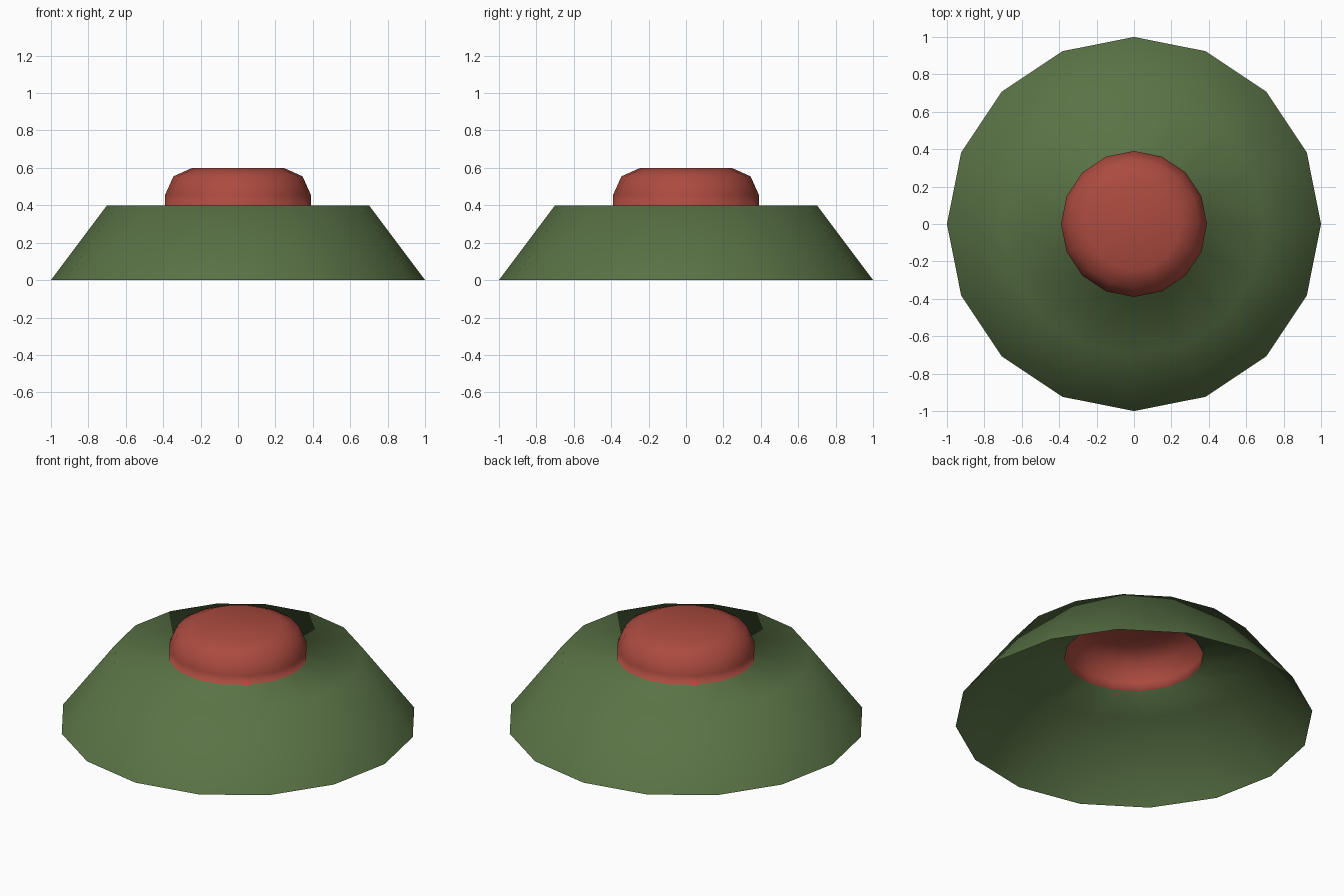
import bpy, bmesh, math

if "Cube" in bpy.data.objects:
    bpy.data.objects.remove(bpy.data.objects["Cube"])

SIDES = 16

def material(name, color):
    m = bpy.data.materials.new(name)
    m.diffuse_color = (*color, 1)
    m.use_nodes = True
    m.node_tree.nodes["Principled BSDF"].inputs["Base Color"].default_value = m.diffuse_color
    return m

# One welded, hollow, smooth shell: (radius, height, material of the band above)
GREEN, RED = 0, 1
profile = [
    (1.00, 0.00, GREEN),   # open foot of the base
    (0.70, 0.40, GREEN),   # shoulder, flat ring inwards
    (0.39, 0.40, RED),     # foot of the button
    (0.39, 0.455, RED),
    (0.345, 0.555, RED),   # rounded button edge
    (0.245, 0.60, RED),    # flat button top
]

bm = bmesh.new()
rings = []
for r, z, _ in profile:
    rings.append([bm.verts.new((r * math.cos(2 * math.pi * i / SIDES),
                                r * math.sin(2 * math.pi * i / SIDES), z))
                  for i in range(SIDES)])

# Bands between neighbouring rings
for (low, high), (_, _, mat) in zip(zip(rings, rings[1:]), profile):
    for i in range(SIDES):
        j = (i + 1) % SIDES
        bm.faces.new((low[i], low[j], high[j], high[i])).material_index = mat

# Button top
bm.faces.new(rings[-1]).material_index = RED
for f in bm.faces:
    f.smooth = True

mesh = bpy.data.meshes.new("base_with_button")
bm.to_mesh(mesh)
bm.free()
mesh.materials.append(material("base_green", (0.10, 0.17, 0.06)))
mesh.materials.append(material("button_red", (0.41, 0.07, 0.05)))
obj = bpy.data.objects.new("base_with_button", mesh)
bpy.context.collection.objects.link(obj)
